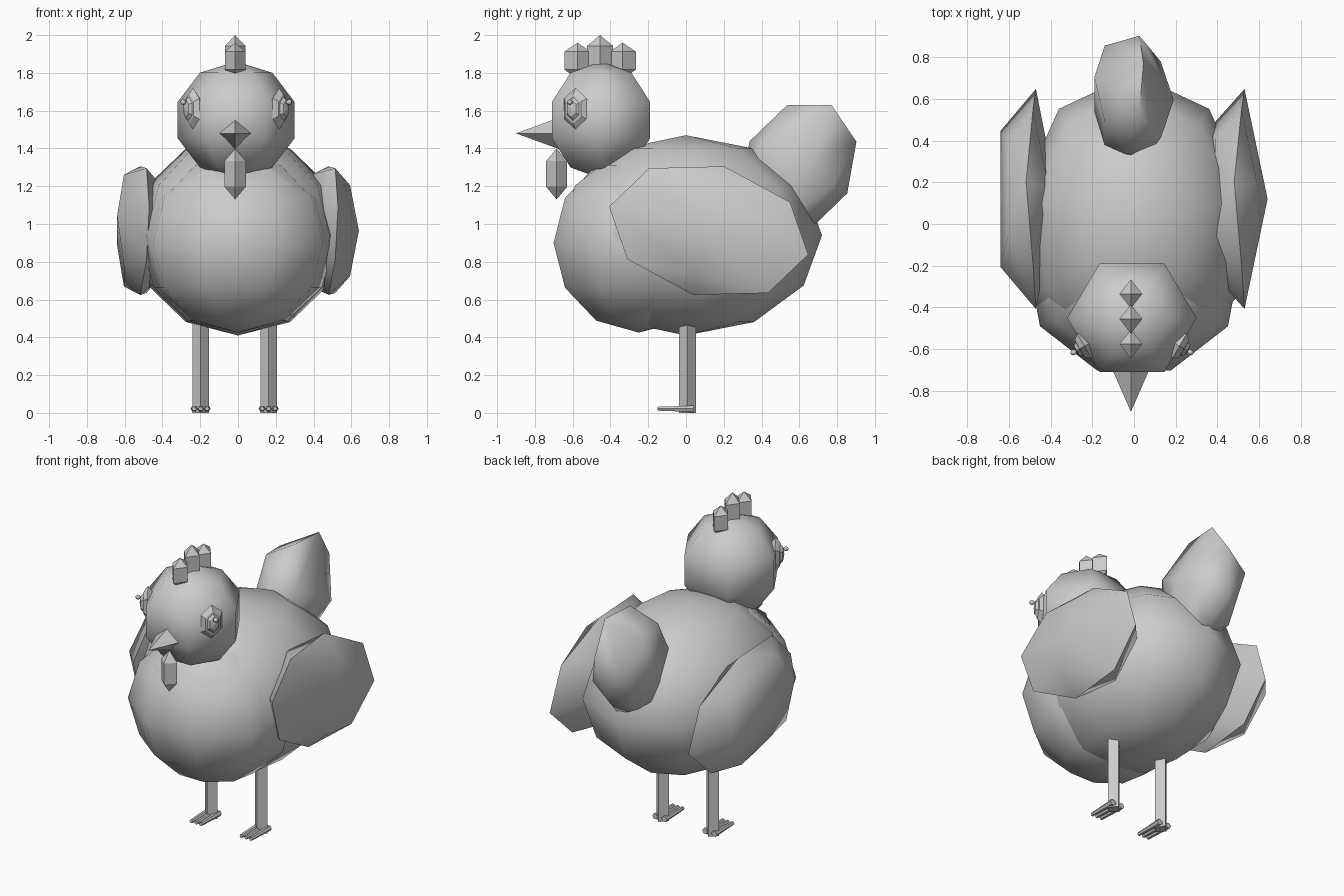
import bpy, bmesh, math
from mathutils import Vector

cube = bpy.data.objects.get("Cube")
if cube:
    bpy.data.objects.remove(cube, do_unlink=True)

grey = bpy.data.materials.new("plain grey")
grey.use_nodes = True
COLOUR = (0.6, 0.6, 0.6, 1)
grey.diffuse_color = COLOUR
grey.node_tree.nodes["Principled BSDF"].inputs["Base Color"].default_value = COLOUR


def finish(name, bm, loc, rot, smooth_angle):
    """Turn a bmesh into a placed, shaded object."""
    bmesh.ops.recalc_face_normals(bm, faces=bm.faces[:])
    mesh = bpy.data.meshes.new(name)
    bm.to_mesh(mesh)
    bm.free()
    mesh.materials.append(grey)
    if smooth_angle:
        for p in mesh.polygons:
            p.use_smooth = True
        mesh.set_sharp_from_angle(angle=math.radians(smooth_angle))
    ob = bpy.data.objects.new(name, mesh)
    bpy.context.collection.objects.link(ob)
    ob.location = loc
    ob.rotation_euler = [math.radians(a) for a in rot]
    return ob


def ball(name, segs, rings, loc, size, rot=(0, 0, 0), phase=0, smooth_angle=0):
    """Low-poly ellipsoid with its poles on local z; size holds the radii."""
    bm = bmesh.new()
    sx, sy, sz = size
    top = bm.verts.new((0, 0, sz))
    bottom = bm.verts.new((0, 0, -sz))
    loops = []
    for r in range(1, rings):
        t = math.pi * r / rings
        angles = [math.radians(phase) + math.tau * s / segs for s in range(segs)]
        loops.append([bm.verts.new((sx * math.sin(t) * math.cos(a),
                                    sy * math.sin(t) * math.sin(a),
                                    sz * math.cos(t))) for a in angles])
    for s in range(segs):
        n = (s + 1) % segs
        bm.faces.new((top, loops[0][s], loops[0][n]))
        bm.faces.new((bottom, loops[-1][n], loops[-1][s]))
        for a, b in zip(loops, loops[1:]):
            bm.faces.new((a[s], b[s], b[n], a[n]))
    return finish(name, bm, loc, rot, smooth_angle)


def prism(name, sides, r1, r2, depth, loc, rot=(0, 0, 0), widen=1):
    """Flat-sided cone or cylinder along local z with corners on its axes."""
    bm = bmesh.new()
    ends = []
    for radius, z in ((r1, -depth / 2), (r2, depth / 2)):
        angles = [math.tau * s / sides for s in range(sides)]
        ends.append([bm.verts.new((widen * radius * math.cos(a),
                                   radius * math.sin(a), z)) for a in angles])
    low, high = ends
    bm.faces.new(low)
    bm.faces.new(high)
    for s in range(sides):
        n = (s + 1) % sides
        bm.faces.new((low[s], low[n], high[n], high[s]))
    bmesh.ops.remove_doubles(bm, verts=bm.verts[:], dist=0.0005)
    return finish(name, bm, loc, rot, 0)


# Body, breast and head
ball("body", 9, 6, (0, 0, 0.94), (0.56, 0.72, 0.53), phase=90, smooth_angle=180)
ball("breast", 9, 6, (0, -0.25, 0.90), (0.52, 0.48, 0.475), phase=90, smooth_angle=180)
ball("head", 6, 5, (-0.01, -0.45, 1.55), (0.326, 0.316, 0.31), smooth_angle=180)

# Wings and tail share one five-sided shape
ball("left_wing", 5, 4, (0.48, 0.12, 0.965), (0.16, 0.57, 0.35),
     rot=(-13.5, 0, 0), smooth_angle=60)
ball("right_wing", 5, 4, (-0.517, 0.12, 0.965), (0.152, 0.57, 0.35),
     rot=(-13.5, 0, 0), smooth_angle=60)
ball("tail", 5, 4, (-0.02, 0.595, 1.30), (0.21, 0.393, 0.293),
     rot=(62, 0, 0), smooth_angle=60)

# Comb, wattle and beak
for name, y, z, h in (("front", -0.575, 1.865, 0.095),
                      ("middle", -0.455, 1.885, 0.115),
                      ("back", -0.335, 1.865, 0.095)):
    ball("comb_" + name, 4, 3, (-0.015, y, z), (0.063, 0.08, h))
ball("wattle", 4, 3, (-0.015, -0.685, 1.265), (0.065, 0.065, 0.135))
prism("beak", 4, 0.095, 0, 0.26, (-0.015, -0.77, 1.48), rot=(90, 0, 0), widen=1.2)

# Eyes and legs on each side
for side, d in (("left", 1), ("right", -1)):
    turn = (0, 90, -30 if d > 0 else 210)
    out = Vector((d * 0.866, -0.5, 0))
    centre = Vector((-0.01 + d * 0.228, -0.585, 1.61))
    ball(side + "_eye", 6, 4, centre, (0.11, 0.08, 0.035), rot=turn)
    ball(side + "_iris", 6, 4, centre + out * 0.025, (0.065, 0.045, 0.025), rot=turn)
    ball(side + "_pupil", 6, 4, centre + out * 0.06 + Vector((0, 0, 0.035)),
         (0.016, 0.016, 0.016), rot=turn, smooth_angle=60)

    x = d * 0.18 - 0.018
    prism(side + "_leg", 4, 0.044, 0.044, 0.50, (x, 0.008, 0.25))
    for i, toe in enumerate(("inner", "middle", "outer")):
        prism(f"{side}_{toe}_toe", 6, 0.019, 0.012, 0.19,
              (x + d * (i - 1) * 0.034, -0.055, 0.022), rot=(90, 0, 0))
